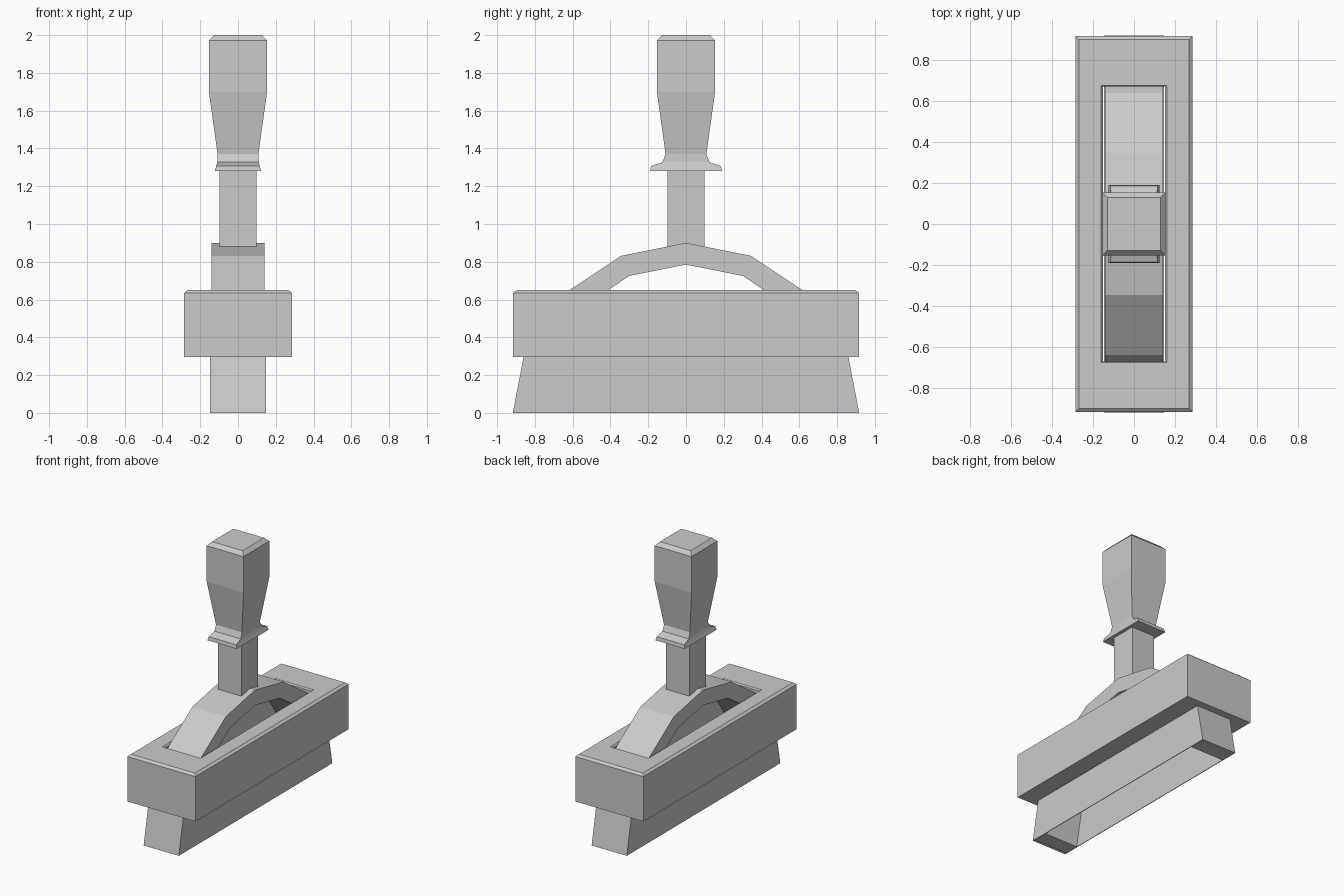
import bpy
from math import sin, cos, pi

if "Cube" in bpy.data.objects:
    bpy.data.objects.remove(bpy.data.objects["Cube"])


def make(name, verts, faces):
    me = bpy.data.meshes.new(name)
    me.from_pydata(verts, [], faces)
    me.update()
    ob = bpy.data.objects.new(name, me)
    bpy.context.collection.objects.link(ob)
    return ob


def loft(name, rings, wrap=False):
    """Join rectangles (half x, half y, z); wrap closes into a tube, else cap the ends."""
    verts = [(sx * x, sy * y, z) for x, y, z in rings
             for sx, sy in ((-1, -1), (1, -1), (1, 1), (-1, 1))]
    n = len(rings)
    faces = []
    for r in range(n if wrap else n - 1):
        a, b = 4 * r, 4 * ((r + 1) % n)
        faces += [(a + i, a + (i + 1) % 4, b + (i + 1) % 4, b + i) for i in range(4)]
    if not wrap:
        faces += [(3, 2, 1, 0), tuple(range(4 * n - 4, 4 * n))]
    return make(name, verts, faces)


# Housing with chamfered top and a long slot
loft("housing", [(.285, .915, .295), (.285, .915, .635), (.267, .897, .65),
                 (.16, .675, .65), (.15, .668, .64), (.15, .668, .295)], wrap=True)

# Hollow flared base, open underneath
loft("base", [(.142, .855, .295), (.142, .912, 0), (.147, .917, 0), (.147, .86, .295)], wrap=True)

# Half-ring arch that slides through the slot
SEG, HALF = 8, .14
verts, faces = [], []
for i in range(SEG + 1):
    a = pi * i / SEG
    for x, r in ((-HALF, .9), (HALF, .9), (HALF, .785), (-HALF, .785)):
        verts.append((x, -r * cos(a), r * sin(a)))
for i in range(SEG):
    a, b = 4 * i, 4 * i + 4
    faces += [(a + k, a + (k + 1) % 4, b + (k + 1) % 4, b + k) for k in range(4)]
faces += [(3, 2, 1, 0), tuple(range(4 * SEG, 4 * SEG + 4))]
make("arch", verts, faces)

# Lever stem
loft("stem", [(.098, .098, .84), (.098, .098, 1.3)])

# Grip with flared guard
loft("grip", [(.123, .19, 1.28), (.115, .185, 1.307), (.11, .125, 1.327), (.108, .108, 1.37),
              (.154, .154, 1.7), (.154, .154, 1.972), (.128, .128, 2.0)])
